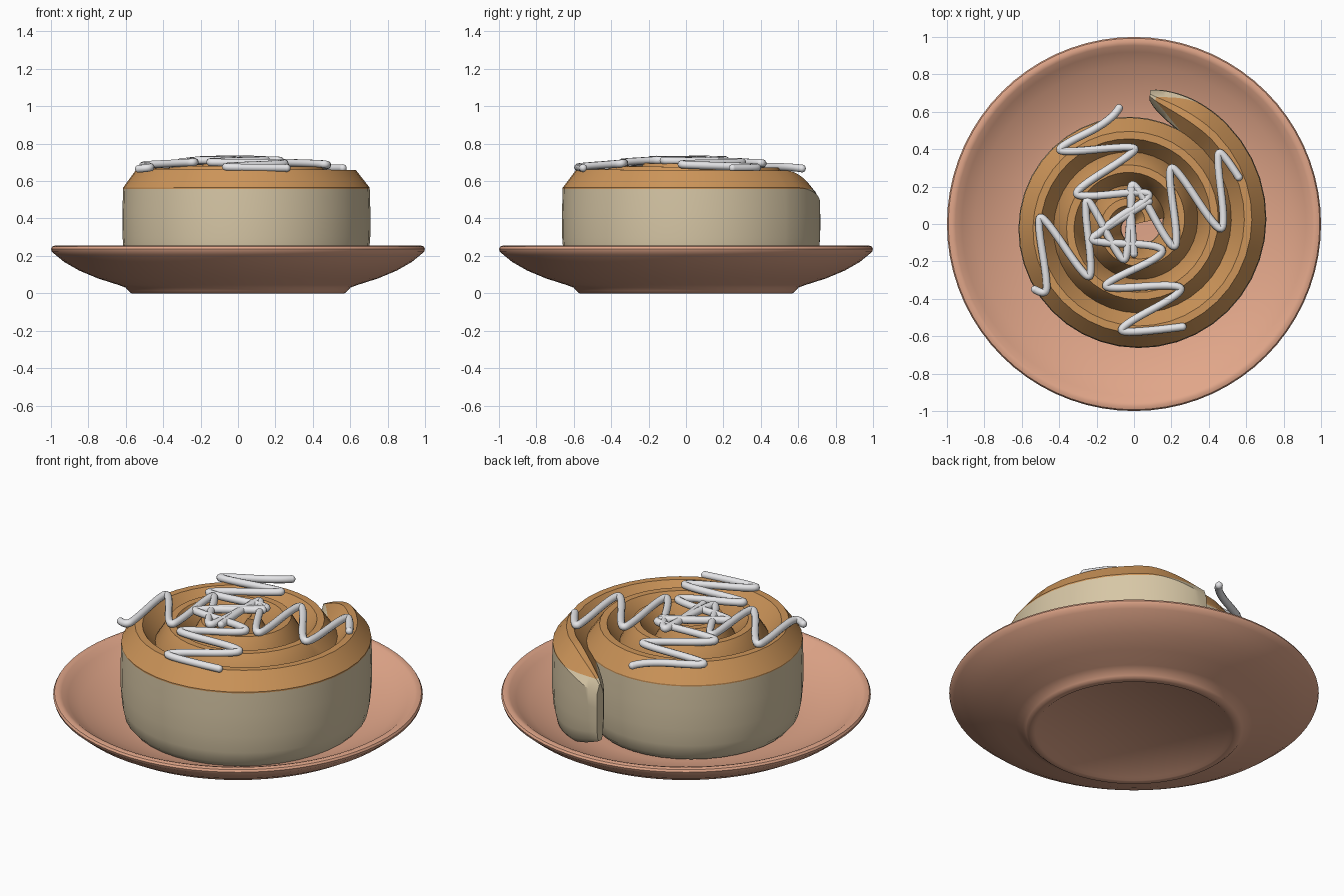
import bpy, bmesh, math
from mathutils import Vector

if "Cube" in bpy.data.objects:
    bpy.data.objects.remove(bpy.data.objects["Cube"])


def mat(name, rgb):
    m = bpy.data.materials.new(name)
    m.diffuse_color = (*rgb, 1)
    m.use_nodes = True
    m.node_tree.nodes["Principled BSDF"].inputs["Base Color"].default_value = m.diffuse_color
    return m


CLAY = mat("terracotta", (0.75, 0.38, 0.25))
DOUGH = mat("pale dough", (0.68, 0.57, 0.38))
CRUST = mat("golden crust", (0.61, 0.30, 0.10))
ICING = mat("white icing", (0.80, 0.80, 0.82))


def finish(bm, name, mats, angle=30):
    bmesh.ops.recalc_face_normals(bm, faces=bm.faces)
    me = bpy.data.meshes.new(name)
    bm.to_mesh(me)
    bm.free()
    for m in mats:
        me.materials.append(m)
    ob = bpy.data.objects.new(name, me)
    bpy.context.collection.objects.link(ob)
    bpy.ops.object.select_all(action='DESELECT')
    ob.select_set(True)
    bpy.context.view_layer.objects.active = ob
    bpy.ops.object.shade_smooth_by_angle(angle=math.radians(angle))
    return ob


# Plate: revolved profile, underside to rim to inner floor
profile = [(0, .012), (.52, .012), (.535, 0), (.57, 0), (.585, .012), (.60, .03),
           (.64, .045), (.75, .08), (.85, .122), (.93, .168), (.975, .205),
           (.995, .222), (1, .238), (.993, .25), (.975, .256), (.955, .25),
           (.92, .222), (.85, .18), (.74, .135), (.64, .105), (.54, .088), (0, .085)]
bm = bmesh.new()
vs = [bm.verts.new((r, 0, z)) for r, z in profile]
es = [bm.edges.new(p) for p in zip(vs, vs[1:])]
bmesh.ops.spin(bm, geom=vs + es, cent=(0, 0, 0), axis=(0, 0, 1), angle=2 * math.pi,
               steps=72, use_duplicate=False)
bmesh.ops.remove_doubles(bm, verts=bm.verts, dist=1e-4)
finish(bm, "plate", [CLAY], 40)

# Roll: dough strip swept along a spiral, tapered at the outer tail
H, PITCH, TURNS, START = .094, .18, 3.2, math.radians(83)
side = [(.045, 0), (.075, .035), (H - .005, .1), (H + .003, .2), (H + .004, .33), (H, .465)]
PER = 40
N = int(TURNS * PER)
steps = [i * .25 for i in range(16)] + list(range(4, N + 1))  # finer at the tail
bm = bmesh.new()
rings = []
for i in steps:
    turn = i / PER
    a = START - turn * 2 * math.pi
    rad = .745 - H - PITCH * turn
    top = .655 + .045 * min(1, turn / TURNS * 1.2)
    t = min(1, (i + .12) / 3.2)                 # 0 at the tail tip, 1 past it
    wide = math.sqrt(1 - (1 - t) ** 2)
    high = 1 - .42 * (1 - t) ** 1.6
    rad += (1 - wide) * .06
    half = side + [(.02, top - .1)]
    sec = half + [(-u, z) for u, z in reversed(half)]
    ring = []
    for u, z in sec:
        r = rad + u * wide
        zz = .1 + .26 + (z - .26) * high
        ring.append(bm.verts.new((r * math.cos(a), r * math.sin(a), zz)))
    rings.append(ring)
for A, B in zip(rings, rings[1:]):
    for k in range(len(A)):
        j = (k + 1) % len(A)
        bm.faces.new((A[k], A[j], B[j], B[k]))
bm.faces.new(rings[0])
bm.faces.new(rings[-1])
# crust colour begins at a fixed height
bmesh.ops.bisect_plane(bm, geom=bm.verts[:] + bm.edges[:] + bm.faces[:],
                       plane_co=(0, 0, .557), plane_no=(0, 0, 1))
for f in bm.faces:
    f.material_index = int(f.calc_center_median().z > .557)
finish(bm, "cinnamon_roll", [DOUGH, CRUST], 32)

# Icing: four zigzag drizzles from the rim to the middle
drizzles = {
    "back": [(-.08, .62), (-.12, .55), (-.41, .41), (-.38, .38), (.01, .42), (0, .38),
             (-.32, .18), (-.29, .14), (.08, .18), (.08, .13), (-.10, .03), (-.2, -.06)],
    "right": [(.56, .25), (.47, .39), (.44, .37), (.49, -.02), (.44, -.03), (.22, .31),
              (.18, .29), (.24, -.12), (.19, -.12), (.01, .22), (-.03, .2), (0, -.16)],
    "front": [(.26, -.55), (-.05, -.59), (-.08, -.55), (.26, -.37), (.24, -.32), (-.15, -.35),
              (-.15, -.31), (.16, -.17), (.14, -.11), (-.23, -.1), (-.22, -.06), (.08, .12)],
    "left": [(-.53, -.35), (-.48, -.38), (-.46, -.33), (-.52, .03), (-.48, .04), (-.26, -.29),
             (-.22, -.27), (-.27, .13), (-.23, .12), (-.07, -.2), (-.03, -.18), (-.01, .2)],
}
for n, (name, pts) in enumerate(drizzles.items()):
    cu = bpy.data.curves.new("icing_" + name, 'CURVE')
    cu.dimensions = '3D'
    cu.bevel_depth = .021
    cu.bevel_resolution = 3
    cu.use_fill_caps = True
    cu.resolution_u = 8
    sp = cu.splines.new('NURBS')
    sp.points.add(len(pts) - 1)
    for p, (x, y) in zip(sp.points, pts):
        p.co = (x, y, .718 - .13 * (x * x + y * y), 1)
    sp.order_u = 3
    sp.use_endpoint_u = True
    tmp = bpy.data.objects.new("tmp", cu)
    bpy.context.collection.objects.link(tmp)
    bpy.context.view_layer.update()
    me = bpy.data.meshes.new_from_object(tmp.evaluated_get(bpy.context.evaluated_depsgraph_get()))
    bpy.data.objects.remove(tmp)
    bm = bmesh.new()
    bm.from_mesh(me)
    bmesh.ops.remove_doubles(bm, verts=bm.verts, dist=1e-5)
    # rounded drop at each end
    for x, y in (pts[0], pts[-1]):
        res = bmesh.ops.create_uvsphere(bm, u_segments=12, v_segments=8, radius=.021)
        bmesh.ops.translate(bm, verts=res['verts'],
                            vec=Vector((x, y, .718 - .13 * (x * x + y * y))))
    finish(bm, "icing_" + name, [ICING], 60)
